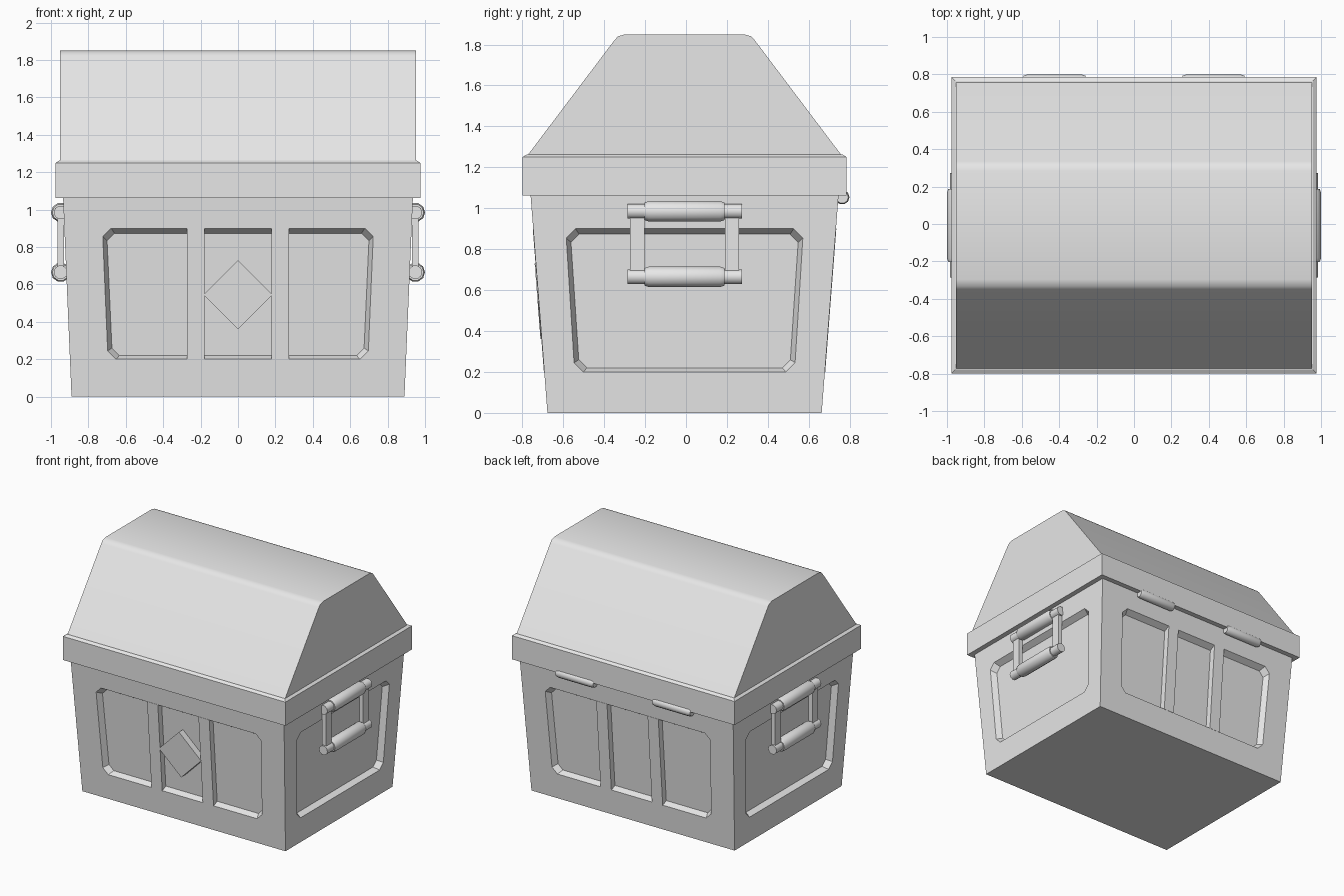
import bpy, bmesh, math
from mathutils import Vector

cube = bpy.data.objects.get("Cube")
if cube:
    bpy.data.objects.remove(cube, do_unlink=True)

grey = bpy.data.materials.new("plain_grey")
grey.use_nodes = True
grey.diffuse_color = (0.8, 0.8, 0.8, 1)
grey.node_tree.nodes["Principled BSDF"].inputs["Base Color"].default_value = (0.8, 0.8, 0.8, 1)

Y0 = -0.007          # chest centre in y; the hinges reach further back
TOP = 1.08           # body top, hidden inside the rim
DEPTH = 0.045        # panel recess


def finish(name, bm, smooth=None):
    bmesh.ops.remove_doubles(bm, verts=bm.verts, dist=0.0001)
    bmesh.ops.recalc_face_normals(bm, faces=bm.faces)
    mesh = bpy.data.meshes.new(name)
    bm.to_mesh(mesh)
    bm.free()
    ob = bpy.data.objects.new(name, mesh)
    bpy.context.collection.objects.link(ob)
    mesh.materials.append(grey)
    if smooth:
        bpy.ops.object.select_all(action='DESELECT')
        ob.select_set(True)
        bpy.context.view_layer.objects.active = ob
        bpy.ops.object.shade_smooth_by_angle(angle=math.radians(smooth))
    return ob


def half_x(z):
    return 0.89 + 0.0425 * z


def half_y(z):
    return 0.67 + 0.0775 * z


def on_wall(wall, u, z, depth=0.0):
    """Point on a sloping wall, sunk inwards by depth."""
    axis, s = wall
    if axis == 'y':
        return Vector((u, Y0 + s * (half_y(z) - depth), z))
    return Vector((s * (half_x(z) - depth), Y0 + u, z))


def loft(bm, loop_a, loop_b):
    n = len(loop_a)
    for i in range(n):
        j = (i + 1) % n
        bm.faces.new((loop_a[i], loop_a[j], loop_b[j], loop_b[i]))


def prism(bm, a, b):
    """Closed solid between two matching outlines."""
    va, vb = [bm.verts.new(p) for p in a], [bm.verts.new(p) for p in b]
    loft(bm, va, vb)
    bm.faces.new(va)
    bm.faces.new(vb)


def box(bm, lo, hi):
    rings = [[(lo[0], lo[1], z), (hi[0], lo[1], z), (hi[0], hi[1], z), (lo[0], hi[1], z)]
             for z in (lo[2], hi[2])]
    prism(bm, *rings)


def panel_outline(bot, top, z0, z1, c):
    return [(-bot + c, z0), (bot - c, z0), (bot, z0 + c), (top, z1 - c),
            (top - c, z1), (-top + c, z1), (-top, z1 - c), (-bot, z0 + c)]


def recessed_wall(bm, wall, bot, top):
    half = half_x if wall[0] == 'y' else half_y
    corners = [(-half(0), 0), (half(0), 0), (half(TOP), TOP), (-half(TOP), TOP)]
    o = [bm.verts.new(on_wall(wall, *p)) for p in corners]
    r = [bm.verts.new(on_wall(wall, *p)) for p in panel_outline(bot, top, 0.2, 0.9, 0.045)]
    f = [bm.verts.new(on_wall(wall, *p, DEPTH))
         for p in panel_outline(bot - 0.023, top - 0.023, 0.22, 0.873, 0.04)]
    for i in range(4):
        k = (i + 1) % 4
        bm.faces.new((o[i], o[k], r[2 * i + 1], r[2 * i]))
        bm.faces.new((o[k], r[(2 * i + 2) % 8], r[2 * i + 1]))
    loft(bm, r, f)
    bm.faces.new(f)


def lathe(bm, centre, axis, profile, sides=10):
    """Turned bar along x or y; profile holds (position, radius)."""
    rings = []
    for t, rad in profile:
        ring = []
        for i in range(sides):
            a = 2 * math.pi * i / sides
            p, q = rad * math.cos(a), rad * math.sin(a)
            off = (t, p, q) if axis == 'x' else (p, t, q)
            ring.append(bm.verts.new(Vector(centre) + Vector(off)))
        rings.append(ring)
    for a, b in zip(rings, rings[1:]):
        loft(bm, a, b)
    bm.faces.new(rings[0])
    bm.faces.new(rings[-1])


# Tapered body with a sunken panel on every wall
bm = bmesh.new()
for s in (-1, 1):
    recessed_wall(bm, ('y', s), 0.697, 0.723)
    recessed_wall(bm, ('x', s), 0.54, 0.578)
for z in (0, TOP):
    bm.faces.new([bm.verts.new((sx * half_x(z), Y0 + sy * half_y(z), z))
                  for sx, sy in ((-1, -1), (1, -1), (1, 1), (-1, 1))])
finish("chest_body", bm)

# Upright slats on front and back
for s, side in ((-1, "front"), (1, "back")):
    for sx, hand in ((-1, "right"), (1, "left")):
        bm = bmesh.new()
        shape = [(sx * 0.178, 0.198), (sx * 0.272, 0.198), (sx * 0.272, 0.902), (sx * 0.178, 0.902)]
        prism(bm, [on_wall(('y', s), *p, -0.002) for p in shape],
              [on_wall(('y', s), *p, DEPTH + 0.005) for p in shape])
        finish(f"{side}_slat_{hand}", bm)

# Diamond plate on the front
bm = bmesh.new()
shape = [(0, 0.36), (0.185, 0.545), (0, 0.73), (-0.185, 0.545)]
prism(bm, [on_wall(('y', -1), *p, -0.006) for p in shape],
      [on_wall(('y', -1), *p, DEPTH + 0.005) for p in shape])
finish("front_diamond", bm)

# Lid rim with a small chamfer on its upper edge
bm = bmesh.new()
rings = []
for x, y, z in ((0.975, 0.792, 1.063), (0.975, 0.792, 1.25), (0.957, 0.772, 1.262)):
    rings.append([bm.verts.new((sx * x, Y0 + sy * y, z))
                  for sx, sy in ((-1, -1), (1, -1), (1, 1), (-1, 1))])
loft(bm, rings[0], rings[1])
loft(bm, rings[1], rings[2])
bm.faces.new(rings[0])
bm.faces.new(rings[2])
finish("lid_rim", bm, 30)

# Lid: sloping sides, softened shoulders, flat top
half = [(0.77, 1.255), (0.342, 1.822), (0.325, 1.84), (0.29, 1.85)]
profile = [(-y, z) for y, z in half] + [(y, z) for y, z in reversed(half)]
bm = bmesh.new()
prism(bm, *[[(x, Y0 + y, z) for y, z in profile] for x in (-0.953, 0.953)])
finish("lid", bm, 40)

# Handles on both ends: two turned grips joined by flat straps
grip = [(-0.28, 0.037), (-0.195, 0.037), (-0.195, 0.045), (-0.175, 0.052),
        (0.175, 0.052), (0.195, 0.045), (0.195, 0.037), (0.28, 0.037)]
for s, hand in ((-1, "right"), (1, "left")):
    for z, level in ((0.985, "upper"), (0.665, "lower")):
        bm = bmesh.new()
        lathe(bm, (s * 0.948, Y0, z), 'y', grip)
        finish(f"{hand}_handle_{level}_grip", bm, 40)
    bm = bmesh.new()
    for y in (Y0 - 0.232, Y0 + 0.232):
        x0, x1 = sorted((s * 0.93, s * 0.964))
        box(bm, (x0, y - 0.035, 0.665), (x1, y + 0.035, 0.985))
    finish(f"{hand}_handle_straps", bm)

# Hinge barrels at the back
for s, hand in ((-1, "right"), (1, "left")):
    bm = bmesh.new()
    lathe(bm, (s * 0.425, 0.763, 1.054), 'x',
          [(-0.165, 0.03), (-0.145, 0.036), (0.145, 0.036), (0.165, 0.03)])
    finish(f"hinge_{hand}", bm, 40)
